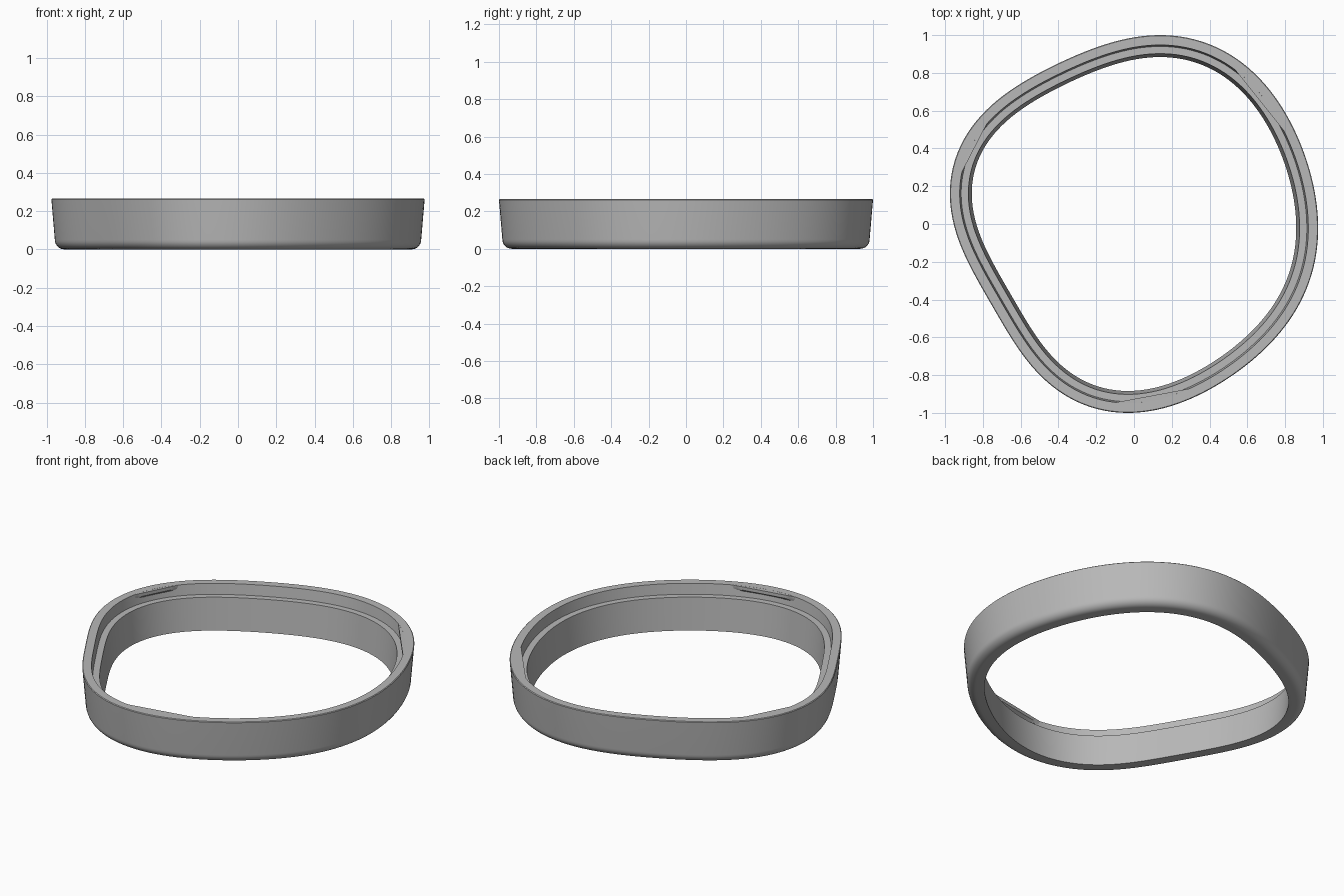
import bpy
import bmesh
from math import sin, cos, pi, radians
from mathutils import Vector

cube = bpy.data.objects.get("Cube")
if cube:
    bpy.data.objects.remove(cube)

# One plain grey for the whole ring
grey = bpy.data.materials.new("light grey")
grey.use_nodes = True
colour = (0.48, 0.48, 0.48, 1)
grey.diffuse_color = colour
grey.node_tree.nodes["Principled BSDF"].inputs["Base Color"].default_value = colour

# Rounded triangular outline: radii every 22.5 degrees, smoothed to low harmonics
RADII = [0.97, 0.973, 1.009, 1.037, 0.993, 0.944, 0.974, 1.004,
         0.948, 0.866, 0.883, 0.964, 0.987, 0.95, 0.949, 0.962]
N = len(RADII)
HARMONICS = []
for k in range(1, 6):
    a = 2 / N * sum(r * cos(2 * pi * k * i / N) for i, r in enumerate(RADII))
    b = 2 / N * sum(r * sin(2 * pi * k * i / N) for i, r in enumerate(RADII))
    HARMONICS.append((k, a, b))
MEAN = sum(RADII) / N


def raw_point(t):
    r = MEAN + sum(a * cos(k * t) + b * sin(k * t) for k, a, b in HARMONICS)
    return Vector((r * cos(t), r * sin(t)))


# Fit the outline to its overall size
SEGMENTS = 160
raw = [raw_point(2 * pi * i / 720) for i in range(720)]
LOW = Vector((min(p.x for p in raw), min(p.y for p in raw)))
HIGH = Vector((max(p.x for p in raw), max(p.y for p in raw)))
SIZE = HIGH - LOW
MID = (HIGH + LOW) / 2


def outline(t, inset=0.0):
    """Point on the outline, moved inwards along its normal."""
    def fitted(u):
        p = raw_point(u) - MID
        return Vector((p.x * 1.95 / SIZE.x, p.y * 2 / SIZE.y))
    tangent = (fitted(t + 0.001) - fitted(t - 0.001)).normalized()
    return fitted(t) + Vector((-tangent.y, tangent.x)) * inset


def finish(bm, name):
    bmesh.ops.recalc_face_normals(bm, faces=bm.faces)
    mesh = bpy.data.meshes.new(name)
    bm.to_mesh(mesh)
    bm.free()
    mesh.materials.append(grey)
    obj = bpy.data.objects.new(name, mesh)
    bpy.context.collection.objects.link(obj)
    bpy.ops.object.select_all(action='DESELECT')
    obj.select_set(True)
    bpy.context.view_layer.objects.active = obj
    bpy.ops.object.shade_smooth_by_angle(angle=radians(30))
    return obj


# Cross-section as (inset, height): tapered wall, rounded foot, inner ledge
TOP, LEDGE, STEP = 0.265, 0.2, 0.052
profile = [(0.116, 0), (0.098, LEDGE), (0.06, LEDGE), (STEP, TOP),
           (0.004, TOP), (0, TOP - 0.004)]
FILLET = 0.05
for i in range(8):
    a = pi / 2 * i / 7
    profile.append((0.018 + FILLET * (1 - cos(a)), FILLET * (1 - sin(a))))

# Ring body swept round the outline
bm = bmesh.new()
rings = []
for i in range(SEGMENTS):
    t = 2 * pi * i / SEGMENTS
    rings.append([bm.verts.new((*outline(t, d), z)) for d, z in profile])
for i in range(SEGMENTS):
    here, there = rings[i], rings[(i + 1) % SEGMENTS]
    for j in range(len(profile)):
        k = (j + 1) % len(profile)
        bm.faces.new((here[j], there[j], there[k], here[k]))
finish(bm, "ring_body")

# Three snap tabs: straight slivers across the inside of the corners
for name, start, end in (("left_back_tab", 32, 57),
                         ("right_back_tab", 145, 163),
                         ("front_tab", 264, 289)):
    t0, t1 = radians(start), radians(end)
    p0, p1 = outline(t0, STEP), outline(t1, STEP)
    bm = bmesh.new()
    steps = 12
    rows = []
    for i in range(steps + 1):
        f = i / steps
        chord = p0.lerp(p1, f)
        back = outline(t0 + (t1 - t0) * f, STEP - 0.004)
        rows.append([bm.verts.new((*chord, TOP)),
                     bm.verts.new((*back, TOP - 0.0005)),
                     bm.verts.new((*back, TOP - 0.04)),
                     bm.verts.new((*chord, TOP - 0.02))])
    for r, s in zip(rows, rows[1:]):
        for j in range(4):
            k = (j + 1) % 4
            bm.faces.new((r[j], s[j], s[k], r[k]))
    bm.faces.new(rows[0])
    bm.faces.new(rows[-1])
    finish(bm, name)
